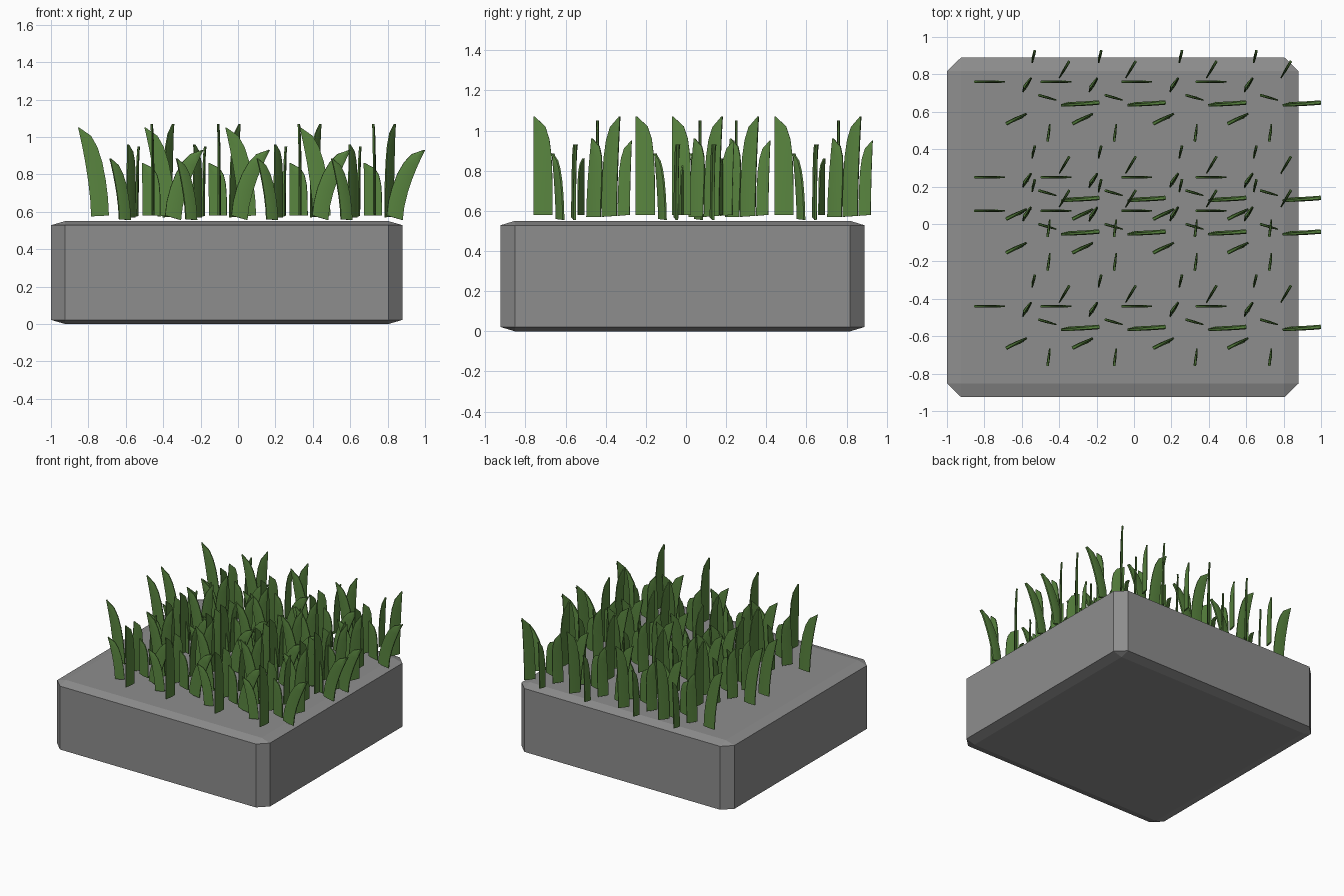
import bpy, bmesh, math
from mathutils import Vector

if "Cube" in bpy.data.objects:
    bpy.data.objects.remove(bpy.data.objects["Cube"])


def material(name, rgb):
    m = bpy.data.materials.new(name)
    m.diffuse_color = (*rgb, 1)
    m.use_nodes = True
    m.node_tree.nodes["Principled BSDF"].inputs["Base Color"].default_value = m.diffuse_color
    return m


stone = material("stone grey", (0.27, 0.27, 0.27))
green = material("grass green", (0.10, 0.235, 0.05))


def add_object(name, mesh):
    ob = bpy.data.objects.new(name, mesh)
    bpy.context.collection.objects.link(ob)
    return ob


# Chamfered block: bevel a unit cube, then stretch it so the chamfer stretches too
bm = bmesh.new()
bmesh.ops.create_cube(bm, size=2)
bmesh.ops.bevel(bm, geom=bm.edges[:], offset=0.08, segments=1, affect='EDGES')
for v in bm.verts:
    v.co = Vector((v.co.x * 0.94 - 0.06, v.co.y * 0.9075 - 0.0175, (v.co.z + 1) * 0.275))
mesh = bpy.data.meshes.new("block")
bm.to_mesh(mesh)
bm.free()
mesh.materials.append(stone)
add_object("block", mesh)

# Blade width along its length: (height fraction, width fraction)
TAPER = [(0, 1), (0.2, 1), (0.4, 0.99), (0.6, 0.95), (0.77, 0.84), (0.9, 0.62), (1, 0.06)]


def add_blade(bm, near, far, tip, thick):
    """Curved blade from the base edge near-far up to a tip above the near side."""
    near, far, tip = Vector(near), Vector(far), Vector(tip)
    width = far - near
    normal = width.cross(Vector((0, 0, 1))).normalized()
    rings = []
    for t, w in TAPER:
        p = near + (tip - near) * t ** 1.6
        p.z = near.z + (tip.z - near.z) * t
        q = p + width * w
        mid, n = (p + q) / 2, normal * thick / 2
        side = n * 0.5
        rings.append([bm.verts.new(c) for c in
                      (p - side, mid - n, q - side, q + side, mid + n, p + side)])
    for a, b in zip(rings, rings[1:]):
        for i in range(6):
            j = (i + 1) % 6
            bm.faces.new((a[i], a[j], b[j], b[i]))
    bm.faces.new(rings[0][::-1])
    bm.faces.new(rings[-1])


# One clump of eight blades: near base, far base, tip, thickness
BLADES = [
    ((-0.785, 0.76, 0.575), (-0.69, 0.76, 0.58), (-0.855, 0.76, 1.05), 0.014),
    ((-0.535, 0.92, 0.58), (-0.545, 0.86, 0.575), (-0.53, 0.93, 0.95), 0.014),
    ((-0.355, 0.855, 0.575), (-0.40, 0.78, 0.57), (-0.345, 0.872, 1.07), 0.014),
    ((-0.595, 0.705, 0.57), (-0.55, 0.775, 0.57), (-0.59, 0.73, 0.96), 0.014),
    ((-0.51, 0.69, 0.58), (-0.415, 0.662, 0.58), (-0.512, 0.69, 0.86), 0.014),
    ((-0.46, 0.44, 0.58), (-0.45, 0.535, 0.58), (-0.462, 0.44, 1.07), 0.014),
    ((-0.635, 0.555, 0.56), (-0.575, 0.59, 0.555), (-0.685, 0.535, 0.885), 0.02),
    ((-0.305, 0.645, 0.555), (-0.39, 0.635, 0.58), (-0.185, 0.65, 0.93), 0.024),
]
bm = bmesh.new()
for blade in BLADES:
    add_blade(bm, *blade)
bmesh.ops.recalc_face_normals(bm, faces=bm.faces[:])
for f in bm.faces:
    f.smooth = True
for e in bm.edges:
    e.smooth = len(e.link_faces) == 2 and e.calc_face_angle() < math.radians(50)
clump = bpy.data.meshes.new("grass_clump")
bm.to_mesh(clump)
bm.free()
clump.materials.append(green)

# Repeat the clump over the block in a four by four layout
for row, dy in enumerate((0, -0.51, -0.69, -1.20)):
    for col, dx in enumerate((0, 0.355, 0.787, 1.185)):
        ob = add_object(f"grass_clump_{row}_{col}", clump)
        ob.location = (dx, dy, 0)
